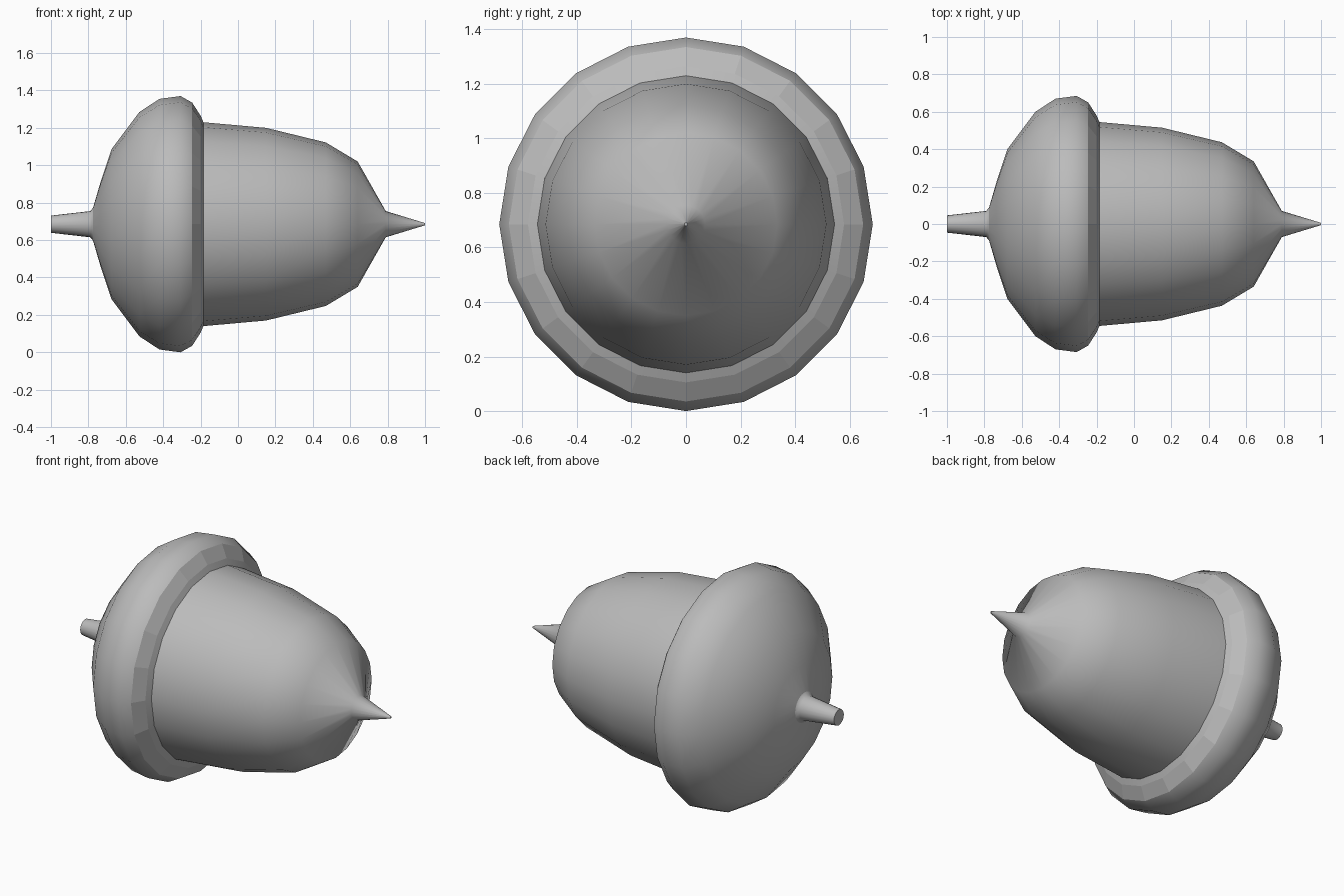
import bpy, bmesh, math

cube = bpy.data.objects.get("Cube")
if cube:
    bpy.data.objects.remove(cube, do_unlink=True)

SIDES = 20
AXIS_Z = 0.685

grey = bpy.data.materials.new("plain grey")
grey.use_nodes = True
grey.diffuse_color = (0.5, 0.5, 0.5, 1)
grey.node_tree.nodes["Principled BSDF"].inputs["Base Color"].default_value = (0.5, 0.5, 0.5, 1)


def lathe(name, profile, flat_bands=(), cap_start=False, cap_end=False):
    """Turn (x, radius) points around the lying x axis."""
    bm = bmesh.new()
    rings = []
    for x, r in profile:
        rings.append([bm.verts.new((x, r * math.sin(a), AXIS_Z + r * math.cos(a)))
                      for a in (2 * math.pi * i / SIDES for i in range(SIDES))])
    for b, (lo, hi) in enumerate(zip(rings, rings[1:])):
        for i in range(SIDES):
            j = (i + 1) % SIDES
            face = bm.faces.new((lo[i], lo[j], hi[j], hi[i]))
            face.smooth = b not in flat_bands
    for ring, wanted in ((rings[0], cap_start), (rings[-1], cap_end)):
        if wanted:
            end = bm.faces.new(ring)
            for edge in end.edges:
                edge.smooth = False
    bmesh.ops.recalc_face_normals(bm, faces=bm.faces)
    mesh = bpy.data.meshes.new(name)
    bm.to_mesh(mesh)
    bm.free()
    mesh.materials.append(grey)
    obj = bpy.data.objects.new(name, mesh)
    bpy.context.collection.objects.link(obj)
    return obj


# Tapered stem with a small flare where it meets the cap
lathe("stem", [(-1.0, 0.046), (-0.79, 0.07), (-0.775, 0.088)], cap_start=True)

# Domed cap with a faceted rim turning in to the nut
lathe("cap", [(-0.775, 0.088), (-0.735, 0.225), (-0.677, 0.40), (-0.527, 0.60),
              (-0.42, 0.67), (-0.307, 0.685), (-0.245, 0.65), (-0.20, 0.58),
              (-0.185, 0.545)], flat_bands=(6,))

# Rounded nut ending in a pointed tip
lathe("nut", [(-0.185, 0.545), (0.15, 0.515), (0.47, 0.437), (0.64, 0.335),
              (0.79, 0.07), (1.0, 0.006)], cap_end=True)
